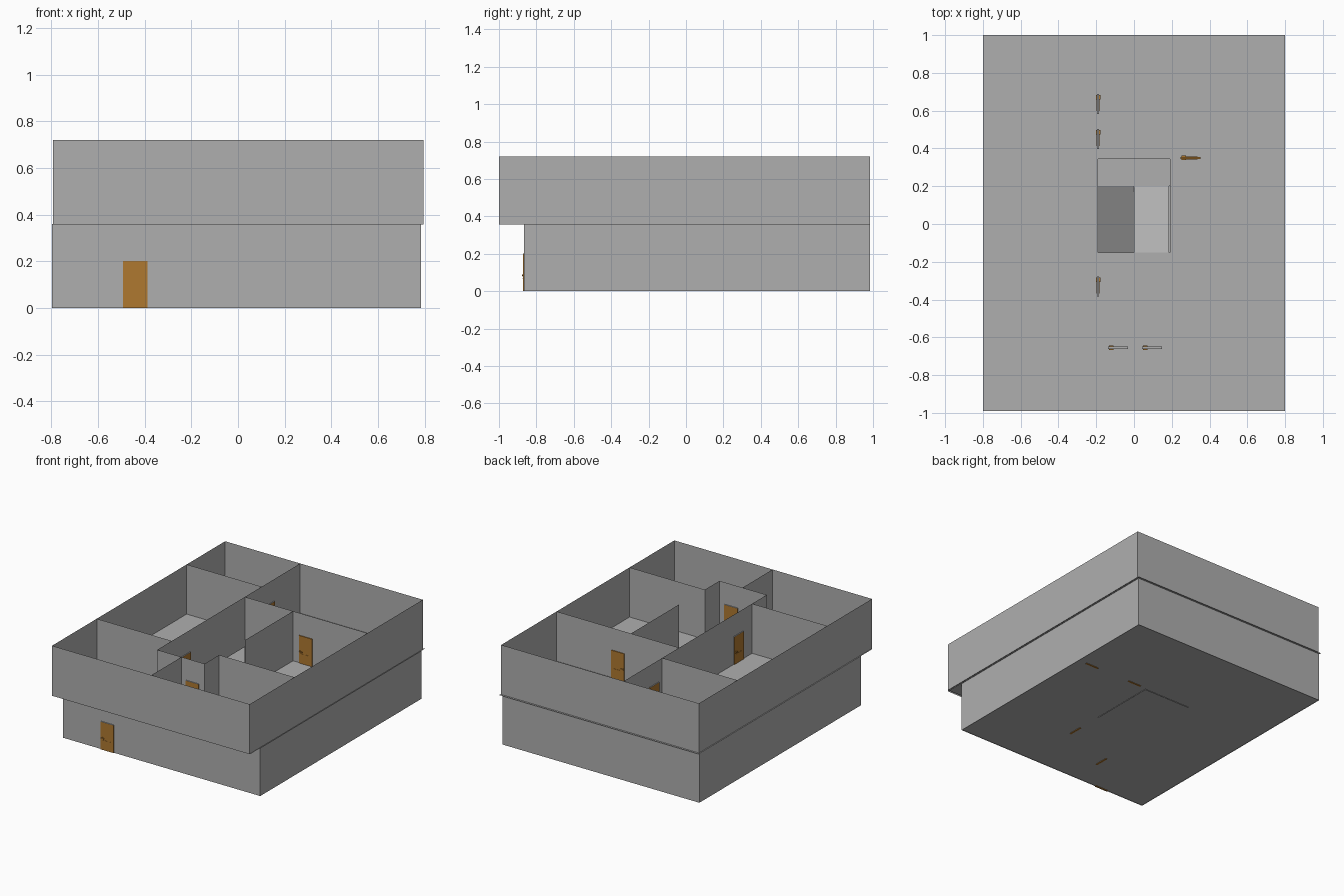
import bpy

cube = bpy.data.objects.get("Cube")
if cube:
    bpy.data.objects.remove(cube, do_unlink=True)


def material(name, rgb):
    m = bpy.data.materials.new(name)
    m.use_nodes = True
    m.diffuse_color = (*rgb, 1)
    m.node_tree.nodes["Principled BSDF"].inputs["Base Color"].default_value = (*rgb, 1)
    return m


GREY = material("plaster_grey", (0.43, 0.43, 0.43))
BROWN = material("door_brown", (0.43, 0.19, 0.03))


def sheet(name, quads, mat=GREY):
    """One object made of separate four-cornered flat sheets."""
    verts = [p for q in quads for p in q]
    faces = [tuple(range(i, i + 4)) for i in range(0, len(verts), 4)]
    mesh = bpy.data.meshes.new(name)
    mesh.from_pydata(verts, [], faces)
    mesh.materials.append(mat)
    obj = bpy.data.objects.new(name, mesh)
    bpy.context.collection.objects.link(obj)
    return obj


def flat(x0, y0, x1, y1, z, z_end=None):
    """Floor sheet; z_end tilts the far edge into a ramp."""
    e = z if z_end is None else z_end
    return [(x0, y0, z), (x1, y0, z), (x1, y1, e), (x0, y1, e)]


def walls(name, lines, z0, z1):
    sheet(name, [[(a, b, z0), (c, d, z0), (c, d, z1), (a, b, z1)] for a, b, c, d in lines])


def outline(x0, y0, x1, y1):
    return [(x0, y0, x1, y0), (x1, y0, x1, y1), (x1, y1, x0, y1), (x0, y1, x0, y0)]


def box(name, centre, size, mat):
    bpy.ops.mesh.primitive_cube_add(size=1, location=centre)
    obj = bpy.context.object
    obj.name = name
    obj.scale = size
    obj.data.materials.append(mat)


def door(name, x, y, z, along_y=False, cap=True):
    """Thin leaf with a rail, two handles and a lintel cap, centred on a wall."""
    width, height, thick = 0.105, 0.2, 0.012

    def part(label, u, w, dz, size, mat):
        # u runs along the wall, w across it; handles sit at the latch end
        du, dw, h = size
        pos = (x + w, y - u, z + dz) if along_y else (x + u, y + w, z + dz)
        dims = (dw, du, h) if along_y else (du, dw, h)
        box(name + label, pos, dims, mat)

    part("_leaf", 0, 0, height / 2, (width, thick, height), BROWN)
    part("_rail", 0, 0, 0.07, (width * 0.7, thick + 0.003, 0.004), BROWN)
    part("_handle_plate", -0.042, 0, 0.085, (0.012, thick + 0.006, 0.014), BROWN)
    part("_handle_lever", -0.036, 0, 0.085, (0.024, thick + 0.012, 0.006), BROWN)
    if cap:
        part("_cap", 0, 0, height + 0.001, (width, thick, 0.003), GREY)


# Main levels and the shared wall lines
MID, TOP, HALF = 0.36, 0.72, 0.18
L, R = -0.19, 0.19            # hall walls
STAIR_F, LAND, STAIR_B = -0.15, 0.2, 0.345
W, E, S, N = -0.793, 0.794, -1.0, 0.985          # upper storey
LW, LE, LS = -0.797, 0.785, -0.866               # lower storey
BATH, ROOM = -0.655, -0.487

# Floors, with a stair opening in the upper one
sheet("ground_floor", [flat(LW, LS, LE, N, 0.004)])
FW, FE, FS, FN = -0.8, 0.8, -0.99, 1.0
sheet("upper_floor", [
    flat(FW, FS, FE, STAIR_F, MID),
    flat(FW, STAIR_B, FE, FN, MID),
    flat(FW, STAIR_F, L, STAIR_B, MID),
    flat(R, STAIR_F, FE, STAIR_B, MID),
])

# Upper storey walls
walls("upper_outer_walls", outline(W, S, E, N), MID - 0.003, TOP)
walls("upper_inner_walls", [
    (L, BATH, L, N),
    (W, ROOM, L, ROOM),
    (W, 0.544, L, 0.544),
    (L, 0.35, E, 0.35),
    (0.197, -0.2, 0.197, 0.35),
    (L, BATH, R, BATH),
    (R, BATH, R, ROOM),
    (R, ROOM, E, ROOM),
    (0.005, S, 0.005, BATH),
], MID - 0.003, TOP)

# Lower storey walls
walls("lower_outer_walls", outline(LW, LS, LE, N), 0, MID)
walls("lower_inner_walls", [
    (R, LS, R, STAIR_F),
    (R, 0.355, LE, 0.355),
    (0.5, 0.355, 0.5, N),
    (-0.21, LS, -0.21, ROOM),
], 0.004, MID)
walls("stair_walls", [(R, STAIR_F, R, STAIR_B), (L, STAIR_B, R, STAIR_B)], 0, MID)

# Two ramps folding back around a half landing
sheet("stair_ramps", [
    flat(L, STAIR_F, 0, LAND, 0.004, HALF),
    flat(L, LAND, R, STAIR_B, HALF),
    flat(0, STAIR_F, R - 0.006, LAND, MID, HALF),
])

# Doors
door("front_door", -0.44, LS, 0)
for i, y in enumerate((0.635, 0.45, -0.33)):
    door(f"upper_hall_door_{i}", L, y, MID, along_y=True)
for i, x in enumerate((-0.085, 0.095)):
    door(f"upper_bath_door_{i}", x, BATH, MID)
door("upper_bedroom_door", 0.3, 0.35, MID, cap=False)
for i, x in enumerate((0.295, 0.667)):
    door(f"lower_back_door_{i}", x, 0.355, 0)
door("lower_hall_door", R, -0.385, 0, along_y=True)
door("lower_entry_door", -0.21, -0.59, 0, along_y=True)
